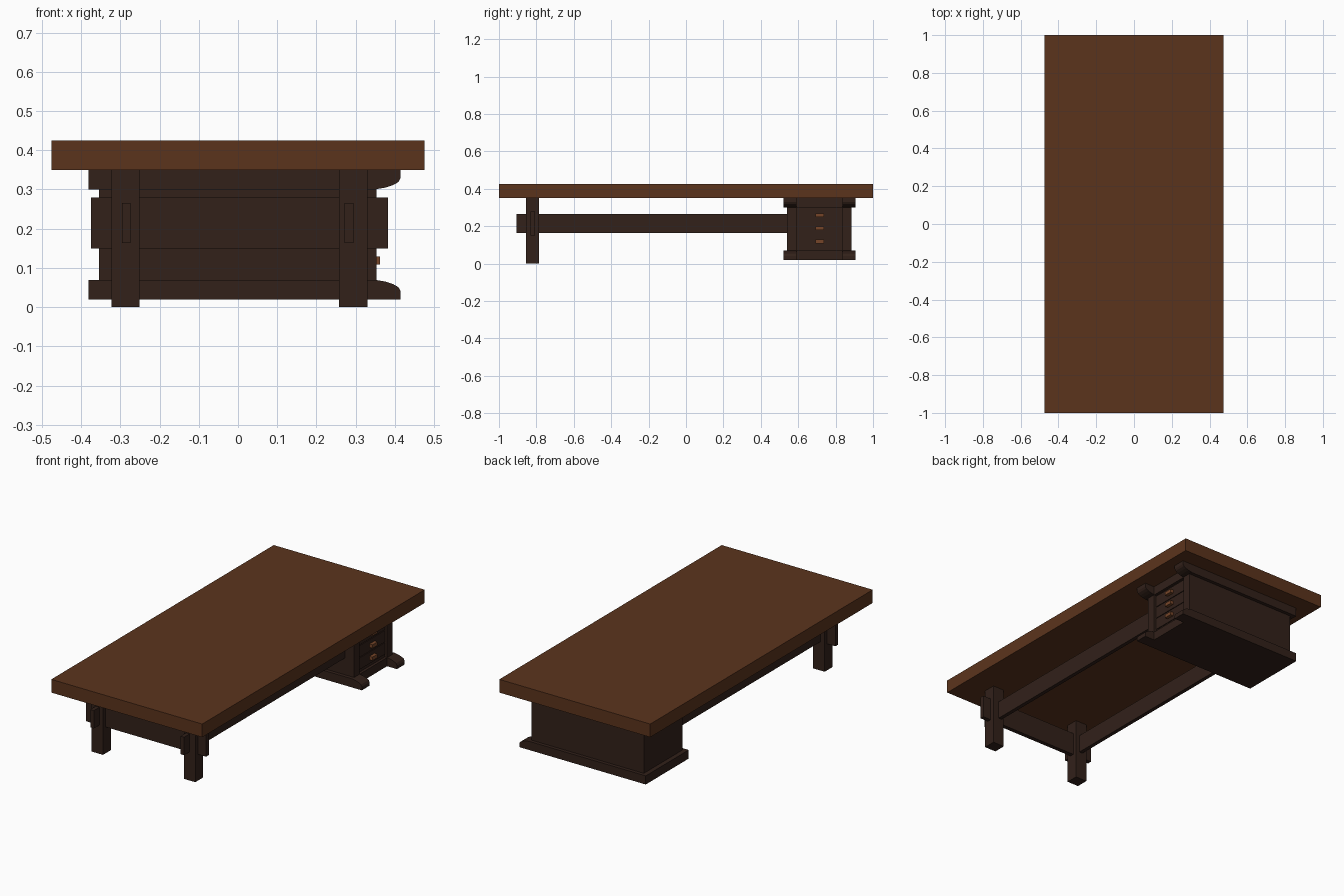
import bpy, bmesh

if "Cube" in bpy.data.objects:
    bpy.data.objects.remove(bpy.data.objects["Cube"])


def material(name, rgb):
    m = bpy.data.materials.new(name)
    m.diffuse_color = (*rgb, 1)
    m.use_nodes = True
    m.node_tree.nodes["Principled BSDF"].inputs["Base Color"].default_value = m.diffuse_color
    return m


TOP = material("warm_brown_wood", (0.105, 0.034, 0.012))
DARK = material("dark_wood", (0.032, 0.015, 0.010))
PULL = material("handle_wood", (0.18, 0.06, 0.022))


def prism(name, profile, y0, y1, mat):
    """Extrude an x-z profile along y."""
    bm = bmesh.new()
    face = bm.faces.new([bm.verts.new((x, y0, z)) for x, z in profile])
    new = bmesh.ops.extrude_face_region(bm, geom=[face])["geom"]
    bmesh.ops.translate(bm, vec=(0, y1 - y0, 0),
                        verts=[v for v in new if isinstance(v, bmesh.types.BMVert)])
    bmesh.ops.recalc_face_normals(bm, faces=bm.faces)
    me = bpy.data.meshes.new(name)
    bm.to_mesh(me)
    bm.free()
    me.materials.append(mat)
    ob = bpy.data.objects.new(name, me)
    bpy.context.collection.objects.link(ob)
    return ob


def box(name, x0, x1, y0, y1, z0, z1, mat=DARK):
    return prism(name, [(x0, z0), (x1, z0), (x1, z1), (x0, z1)], y0, y1, mat)


# Table top
box("table_top", -0.475, 0.475, -1, 1, 0.35, 0.425, TOP)

# Front legs, long rails with tenon ends through the legs
for side, cx in (("left", -0.287), ("right", 0.294)):
    box(f"{side}_leg", cx - 0.036, cx + 0.036, -0.855, -0.785, 0, 0.35)
    rx = -0.285 if side == "left" else 0.283
    box(f"{side}_long_rail", rx - 0.011, rx + 0.011, -0.905, 0.55, 0.163, 0.265)

# Front cross rail through both legs
box("front_cross_rail", -0.375, 0.382, -0.832, -0.808, 0.15, 0.28)

# Drawer cabinet: body, corner posts on the drawer side
box("cabinet_body", -0.355, 0.338, 0.54, 0.886, 0.05, 0.34)
for name, y0, y1 in (("front_post", 0.54, 0.59), ("rear_post", 0.836, 0.886)):
    box(name, 0.32, 0.353, y0, y1, 0.05, 0.34)

# Base and cornice mouldings with curved feet on the drawer side
foot = [(0.33, 0.02), (0.415, 0.02), (0.415, 0.04), (0.409, 0.051),
        (0.395, 0.059), (0.377, 0.065), (0.353, 0.069), (0.33, 0.069)]
for level, flip in (("base", False), ("cornice", True)):
    z0, z1 = (0.30, 0.35) if flip else (0.02, 0.069)
    box(f"{level}_moulding", -0.381, 0.353, 0.52, 0.906, z0, z1)
    prof = [(x, 0.37 - z) for x, z in foot] if flip else foot
    for end, y0, y1 in (("front", 0.52, 0.59), ("rear", 0.836, 0.906)):
        prism(f"{level}_{end}_foot", prof, y0, y1, DARK)

# Drawers and pulls
for i, z in enumerate((0.12, 0.19, 0.26)):
    box(f"drawer_{i}", 0.32, 0.343, 0.594, 0.832, z - 0.033, z + 0.033)
    box(f"drawer_pull_{i}", 0.34, 0.362, 0.692, 0.738, z - 0.011, z + 0.009, PULL)
